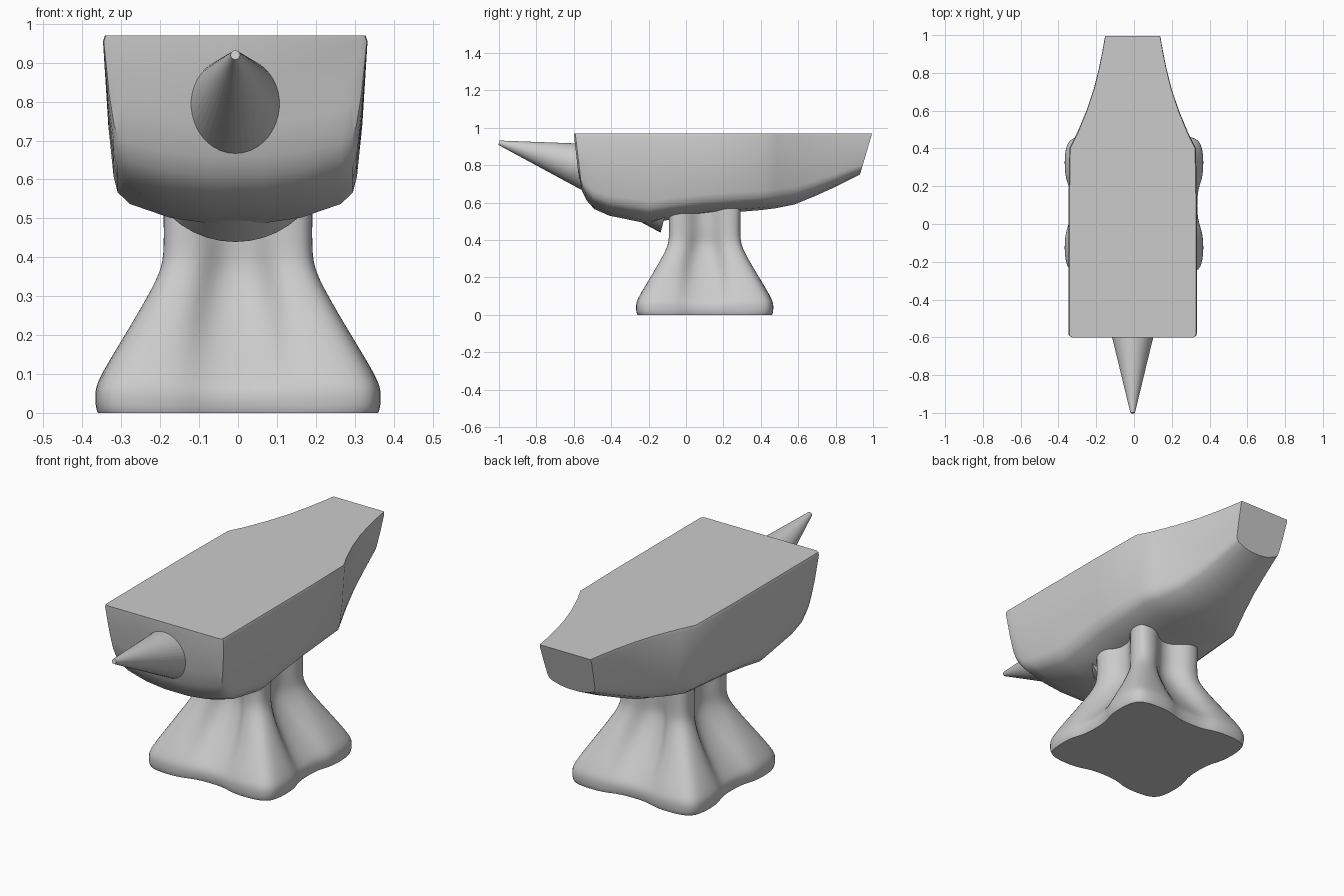
import bpy, bmesh, math
from mathutils import Vector

cube = bpy.data.objects.get("Cube")
if cube:
    bpy.data.objects.remove(cube, do_unlink=True)

steel = bpy.data.materials.new("steel_grey")
steel.use_nodes = True
GREY = (0.6, 0.6, 0.6, 1)
steel.diffuse_color = GREY
steel.node_tree.nodes["Principled BSDF"].inputs["Base Color"].default_value = GREY

TOP = 0.97      # height of the working face
CX = -0.007     # slight sideways offset of the upper parts


def finish(bm, name, angle):
    """Turn a bmesh into a smooth-shaded object with the steel material."""
    bmesh.ops.recalc_face_normals(bm, faces=bm.faces)
    mesh = bpy.data.meshes.new(name)
    bm.to_mesh(mesh)
    bm.free()
    mesh.materials.append(steel)
    obj = bpy.data.objects.new(name, mesh)
    bpy.context.collection.objects.link(obj)
    bpy.ops.object.select_all(action="DESELECT")
    obj.select_set(True)
    bpy.context.view_layer.objects.active = obj
    bpy.ops.object.shade_smooth_by_angle(angle=math.radians(angle))
    return obj


def loft(rings):
    """Skin closed rings of points and cap both ends."""
    bm = bmesh.new()
    loops = [[bm.verts.new(p) for p in ring] for ring in rings]
    for a, b in zip(loops, loops[1:]):
        for i in range(len(a)):
            j = (i + 1) % len(a)
            bm.faces.new((a[i], a[j], b[j], b[i]))
    caps = [bm.faces.new(loops[0]), bm.faces.new(loops[-1])]
    return bm, caps


# Body: slanted cross-sections from the front face to the narrow tail
def body_ring(y_top, y_low, width, low):
    k = (TOP - low) / 0.48
    half = [(0.985, TOP), (1, TOP - 0.015), (0.96, low + 0.25 * k),
            (0.92, low + 0.12 * k), (0.89, low + 0.08 * k),
            (0.8, low + 0.05 * k), (0.5, low + 0.015 * k), (0.2, low)]
    pts = half + [(-x, z) for x, z in reversed(half)]
    return [(CX + x * width,
             y_low + (y_top - y_low) * (z - low) / (TOP - low), z)
            for x, z in pts]


stations = [  # top y, bottom y, half width, bottom z
    (-0.60, -0.575, 0.325, 0.75), (-0.592, -0.555, 0.338, 0.66),
    (-0.575, -0.53, 0.34, 0.61), (-0.54, -0.49, 0.34, 0.565),
    (-0.45, -0.41, 0.34, 0.53), (-0.2, -0.2, 0.34, 0.487),
    (-0.08, -0.08, 0.34, 0.51), (0.1, 0.1, 0.34, 0.535),
    (0.4, 0.4, 0.335, 0.56), (0.48, 0.48, 0.295, 0.57),
    (0.6, 0.58, 0.245, 0.59), (0.72, 0.69, 0.205, 0.635),
    (0.83, 0.79, 0.178, 0.68), (0.92, 0.87, 0.16, 0.72),
    (0.995, 0.93, 0.147, 0.75),
]
bm, _ = loft([body_ring(*s) for s in stations])
finish(bm, "anvil_body", 35)

# Horn: tilted cone whose wide end shows beneath the body
tip = Vector((CX, -1.0, 0.92))
root = Vector((CX, -0.074, 0.667))
axis = root - tip
bm = bmesh.new()
bmesh.ops.create_cone(bm, cap_ends=True, segments=40, radius1=0.012,
                      radius2=0.236, depth=axis.length)
rot = axis.to_track_quat("Z", "Y").to_matrix().to_4x4()
bmesh.ops.transform(bm, matrix=rot, verts=bm.verts)
bmesh.ops.translate(bm, vec=(tip + root) / 2, verts=bm.verts)
finish(bm, "horn", 35)


# Stand: square neck flaring into four corner feet with grooves between
def stand_ring(z, half, groove, depth, corner):
    side = [(half, -half + corner), (half, -groove - 0.03),
            (half - depth, -groove + 0.02), (half - depth, groove - 0.02),
            (half, groove + 0.03), (half, half - corner)]
    ring = []
    for turn in range(4):
        c, s = [(1, 0), (0, 1), (-1, 0), (0, -1)][turn]
        ring += [(c * x - s * y, 0.1 + s * x + c * y, z) for x, y in side]
    return ring


levels = [  # z, half width, groove half width, groove depth, corner cut
    (0, 0.362, 0.11, 0.035, 0.05), (0.015, 0.368, 0.11, 0.035, 0.05),
    (0.055, 0.37, 0.11, 0.035, 0.05), (0.09, 0.36, 0.108, 0.05, 0.05),
    (0.21, 0.287, 0.095, 0.075, 0.04), (0.31, 0.228, 0.08, 0.075, 0.035),
    (0.375, 0.196, 0.065, 0.065, 0.03), (0.43, 0.192, 0.06, 0.055, 0.03),
    (0.51, 0.193, 0.06, 0.055, 0.03), (0.6, 0.193, 0.06, 0.055, 0.03),
]
bm, caps = loft([stand_ring(*lv) for lv in levels])
crease = bm.edges.layers.float.new("crease_edge")
for cap in caps:
    for edge in cap.edges:
        edge[crease] = 1.0
stand = finish(bm, "stand", 60)
mod = stand.modifiers.new("rounding", "SUBSURF")
mod.levels = mod.render_levels = 2
